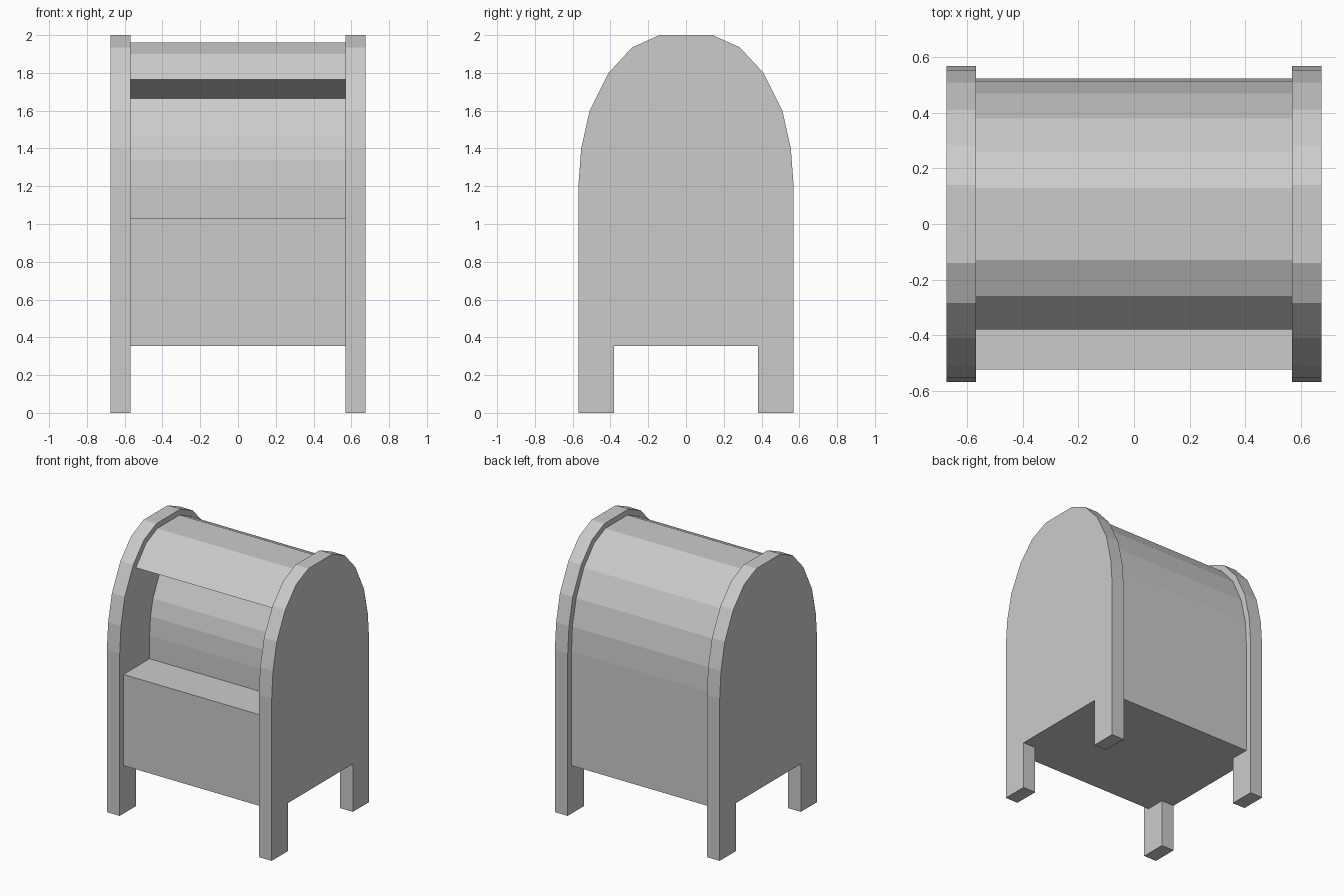
import bpy
import bmesh

if "Cube" in bpy.data.objects:
    bpy.data.objects.remove(bpy.data.objects["Cube"])

# One painted metal colour
paint = bpy.data.materials.new("light_grey_paint")
paint.use_nodes = True
grey = (0.6, 0.6, 0.6, 1.0)
paint.diffuse_color = grey
paint.node_tree.nodes["Principled BSDF"].inputs["Base Color"].default_value = grey


def extrude_profile(name, profile, x0, x1):
    """Closed (y, z) outline extruded along x from x0 to x1."""
    bm = bmesh.new()
    face = bm.faces.new([bm.verts.new((x0, y, z)) for y, z in profile])
    result = bmesh.ops.extrude_face_region(bm, geom=[face])
    moved = [v for v in result["geom"] if isinstance(v, bmesh.types.BMVert)]
    bmesh.ops.translate(bm, verts=moved, vec=(x1 - x0, 0, 0))
    bmesh.ops.recalc_face_normals(bm, faces=bm.faces)
    mesh = bpy.data.meshes.new(name)
    bm.to_mesh(mesh)
    bm.free()
    mesh.materials.append(paint)
    obj = bpy.data.objects.new(name, mesh)
    bpy.context.collection.objects.link(obj)
    return obj


INNER_X, OUTER_X, FLOOR_Z = 0.57, 0.675, 0.355

# Side panels: arched outline with a notch that leaves two legs
half_panel = [(0.38, FLOOR_Z), (0.38, 0), (0.57, 0), (0.57, 1.2), (0.555, 1.4),
              (0.51, 1.6), (0.41, 1.8), (0.285, 1.935), (0.14, 2.0)]
panel = half_panel + [(-y, z) for y, z in reversed(half_panel)]
extrude_profile("left_side_panel", panel, INNER_X, OUTER_X)
extrude_profile("right_side_panel", panel, -OUTER_X, -INNER_X)

# Body: rounded back and top, deposit recess cut into the front
back_and_top = [(0.525, FLOOR_Z), (0.525, 1.2), (0.515, 1.38), (0.47, 1.575),
                (0.38, 1.765), (0.26, 1.9), (0.13, 1.96)]
front_lip = [(-0.13, 1.96), (-0.26, 1.9), (-0.38, 1.765)]
recess = [(-0.08, 1.665), (-0.18, 1.46), (-0.21, 1.34), (-0.22, 1.2), (-0.22, 1.03)]
front_wall = [(-0.525, 1.03), (-0.525, FLOOR_Z)]
extrude_profile("body", back_and_top + front_lip + recess + front_wall,
                -INNER_X, INNER_X)
